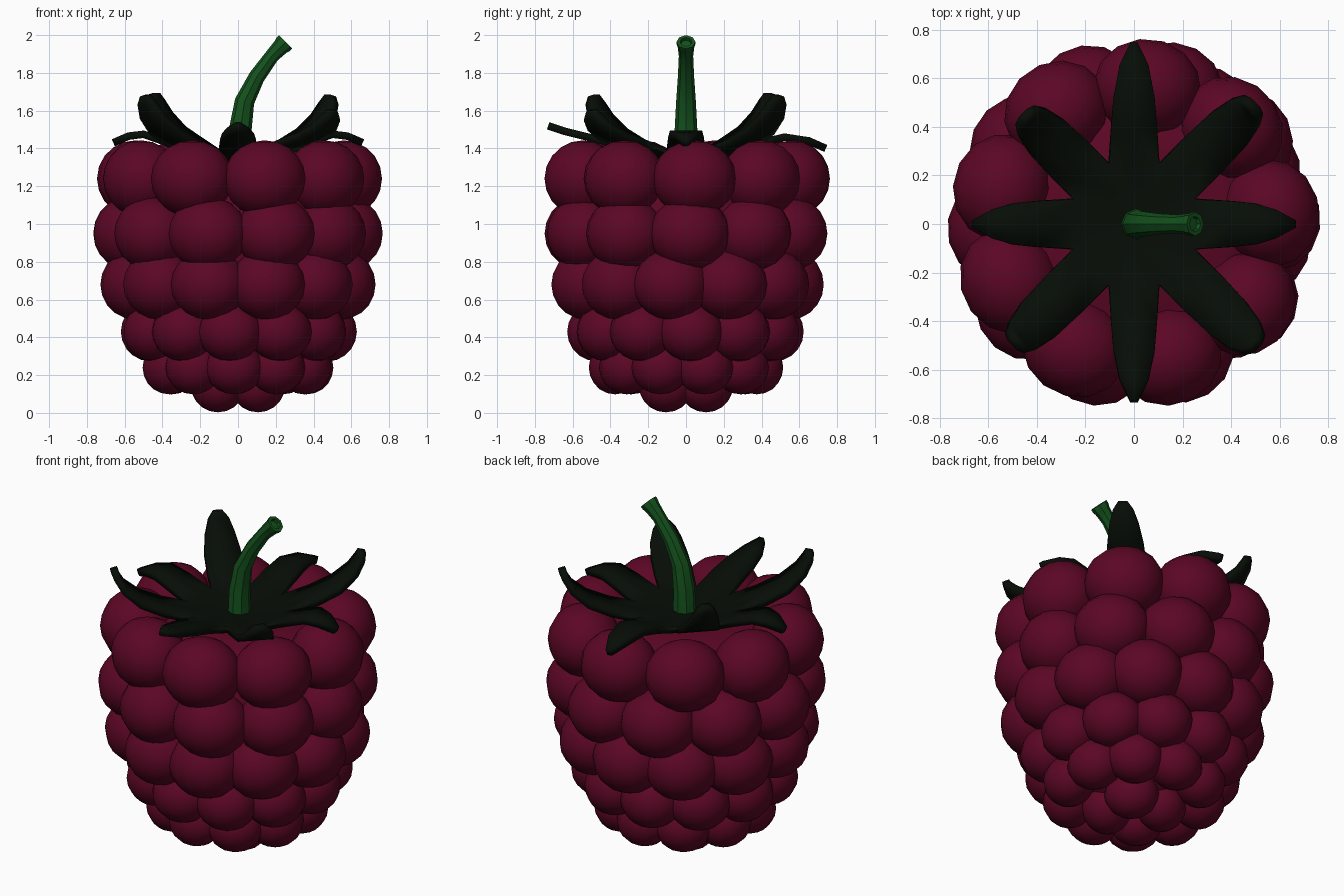
import bpy, bmesh, math
from mathutils import Vector, Matrix

if "Cube" in bpy.data.objects:
    bpy.data.objects.remove(bpy.data.objects["Cube"])


def material(name, rgb):
    m = bpy.data.materials.new(name)
    m.diffuse_color = (*rgb, 1)
    m.use_nodes = True
    m.node_tree.nodes["Principled BSDF"].inputs["Base Color"].default_value = m.diffuse_color
    return m


berry = material("berry_red", (0.105, 0.002, 0.018))
leaf = material("leaf_dark", (0.002, 0.004, 0.002))
green = material("stem_green", (0.007, 0.085, 0.012))


def finish(bm, name, mat, angle):
    bmesh.ops.remove_doubles(bm, verts=bm.verts, dist=1e-4)
    bmesh.ops.recalc_face_normals(bm, faces=bm.faces)
    me = bpy.data.meshes.new(name)
    bm.to_mesh(me)
    bm.free()
    me.materials.append(mat)
    ob = bpy.data.objects.new(name, me)
    bpy.context.collection.objects.link(ob)
    bpy.ops.object.select_all(action='DESELECT')
    ob.select_set(True)
    bpy.context.view_layer.objects.active = ob
    bpy.ops.object.shade_smooth_by_angle(angle=math.radians(angle))
    return ob


def loft(bm, rings):
    vs = [[bm.verts.new(p) for p in ring] for ring in rings]
    n = len(vs[0])
    for a, b in zip(vs, vs[1:]):
        for i in range(n):
            bm.faces.new((a[i], a[(i + 1) % n], b[(i + 1) % n], b[i]))
    bm.faces.new(vs[0])
    bm.faces.new(vs[-1])


# Drupelet rows: count, first angle, ring radius, height, drupelet radius
rows = [(9, 4.5, 0.563, 1.24, 0.203), (10, 2, 0.575, 0.95, 0.195),
        (11, 24.5, 0.547, 0.68, 0.187), (11, 265, 0.475, 0.43, 0.157),
        (10, 267, 0.375, 0.24, 0.142), (4, 45, 0.15, 0.14, 0.137)]
for k, (count, start, ring, z, r) in enumerate(rows):
    bm = bmesh.new()
    for i in range(count):
        a = math.radians(start) + i * math.tau / count
        # slightly wider around the berry than deep
        place = (Matrix.Translation((ring * math.cos(a), ring * math.sin(a), z))
                 @ Matrix.Rotation(a, 4, 'Z') @ Matrix.Diagonal((1, 1.1, 1, 1)))
        bmesh.ops.create_uvsphere(bm, u_segments=14, v_segments=10, radius=r, matrix=place)
    finish(bm, f"drupelet_row_{k + 1}", berry, 60)

# Core filling the gaps between drupelets
bm = bmesh.new()
profile = [(0.05, 0.1), (0.15, 0.12), (0.36, 0.25), (0.46, 0.45), (0.53, 0.68),
           (0.56, 0.95), (0.54, 1.22), (0.4, 1.31), (0.1, 1.31)]
loft(bm, [[(r * math.cos(i * math.tau / 24), r * math.sin(i * math.tau / 24), z)
           for i in range(24)] for r, z in profile])
finish(bm, "berry_core", berry, 60)

# Calyx of eight sepals, each a list of (distance, height, half width)
root = [(0.12, 1.36, 0.0497), (0.25, 1.38, 0.1036)]
curl = [(0.42, 1.43, 0.105), (0.55, 1.49, 0.1), (0.64, 1.57, 0.08), (0.68, 1.64, 0.055), (0.69, 1.68, 0.025)]
curl_in = [(r * 0.91, z + 0.01, w) for r, z, w in curl]
curl_low = [(0.42, 1.43, 0.105), (0.55, 1.465, 0.1), (0.64, 1.51, 0.085), (0.69, 1.56, 0.06), (0.705, 1.6, 0.025)]
side = [(0.4, 1.44, 0.095), (0.5, 1.475, 0.085), (0.58, 1.465, 0.06), (0.66, 1.43, 0.015)]
back = [(0.4, 1.43, 0.095), (0.52, 1.46, 0.085), (0.65, 1.44, 0.06), (0.74, 1.4, 0.015)]
front = [(0.4, 1.43, 0.095), (0.52, 1.46, 0.085), (0.64, 1.49, 0.06), (0.73, 1.52, 0.015)]
bm = bmesh.new()
for i, sepal in enumerate([side, curl, back, curl_in, side, curl, front, curl_low]):
    turn = Matrix.Rotation(i * math.tau / 8, 3, 'Z')
    centre = bm.verts.new((0, 0, 1.355))
    prev = None
    for r, z, w in root + sepal:
        row = [bm.verts.new(turn @ Vector((r, s * w, z))) for s in (-1, 0, 1)]
        for j in (0, 1):
            if prev:
                bm.faces.new((prev[j], row[j], row[j + 1], prev[j + 1]))
            else:
                bm.faces.new((centre, row[j], row[j + 1]))
        prev = row
calyx = finish(bm, "calyx", leaf, 35)
solid = calyx.modifiers.new("thickness", 'SOLIDIFY')
solid.thickness = 0.04
solid.offset = 0

# Bent eight-sided stem with a flared, recessed end
path = [(0.01, 1.36, 0.064), (0.012, 1.5, 0.06), (0.035, 1.65, 0.052), (0.1, 1.78, 0.043),
        (0.18, 1.89, 0.038), (0.225, 1.937, 0.044), (0.24, 1.952, 0.05), (0.252, 1.964, 0.05),
        (0.252, 1.964, 0.032), (0.24, 1.952, 0.028)]
angles = [0, 5, 16, 33, 42, 45, 45, 45, 45, 45]
rings = []
for (x, z, r), tilt in zip(path, angles):
    rot = Matrix.Rotation(math.radians(tilt), 3, 'Y')
    rings.append([Vector((x, 0, z)) + rot @ Vector((r * math.cos(i * math.tau / 8), r * math.sin(i * math.tau / 8), 0))
                  for i in range(8)])
bm = bmesh.new()
loft(bm, rings)
finish(bm, "stem", green, 40)
